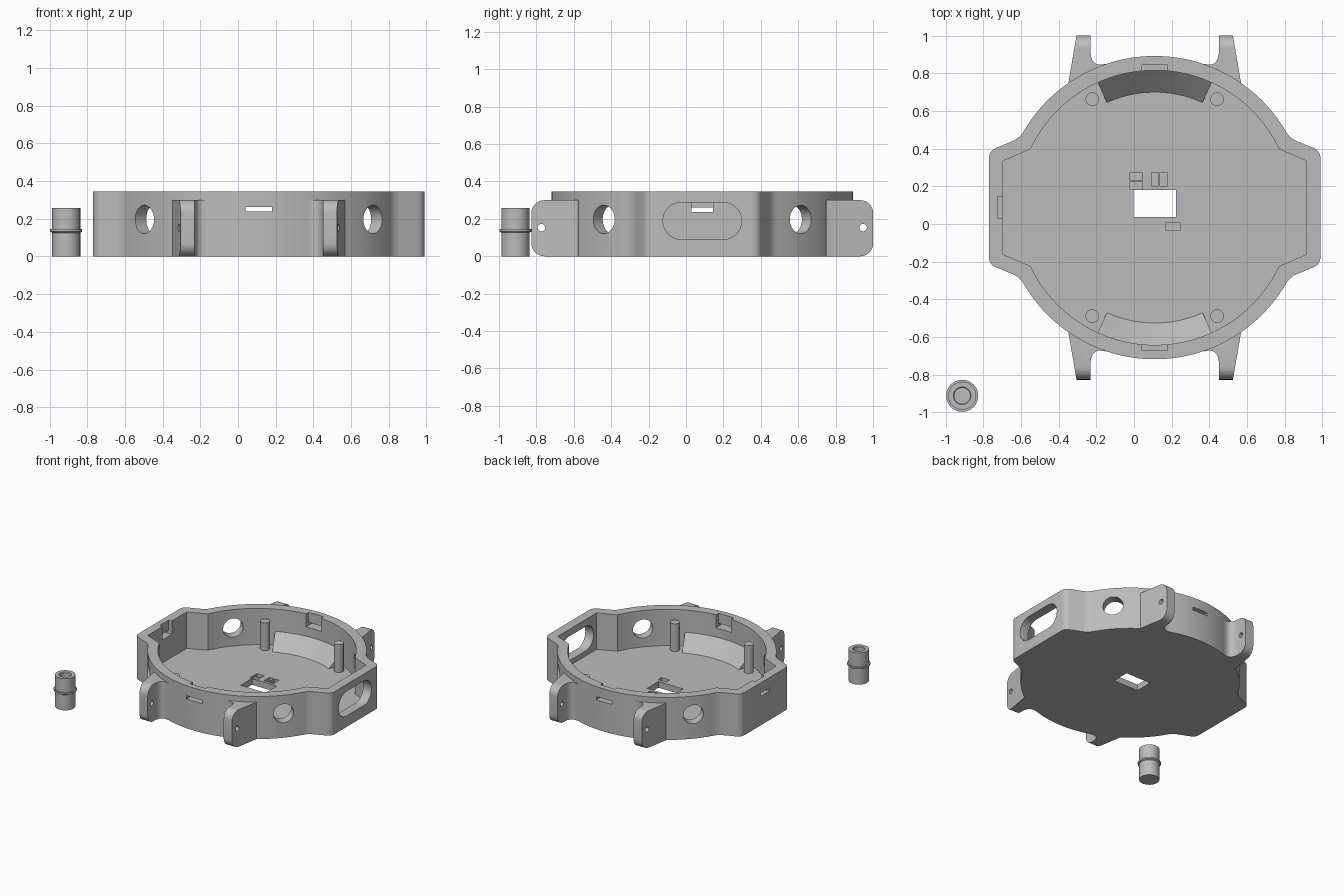
import bpy, bmesh, math
from mathutils import Matrix, Vector

if "Cube" in bpy.data.objects:
    bpy.data.objects.remove(bpy.data.objects["Cube"])

CX, CY = 0.11, 0.087          # case centre
FLOOR, TOP = 0.05, 0.345
R_OUT, R_IN = 0.805, 0.729

grey = bpy.data.materials.new("grey plastic")
grey.diffuse_color = (0.5, 0.5, 0.5, 1)
grey.use_nodes = True
grey.node_tree.nodes["Principled BSDF"].inputs["Base Color"].default_value = grey.diffuse_color


def finish(name, bm):
    bmesh.ops.remove_doubles(bm, verts=bm.verts, dist=1e-5)
    bmesh.ops.recalc_face_normals(bm, faces=bm.faces)
    me = bpy.data.meshes.new(name)
    bm.to_mesh(me)
    bm.free()
    me.materials.append(grey)
    ob = bpy.data.objects.new(name, me)
    bpy.context.collection.objects.link(ob)
    return ob


def prism(name, pts, lo, hi, mat=Matrix()):
    """Extrude a flat outline from lo to hi, then transform it."""
    bm = bmesh.new()
    a = [bm.verts.new((x, y, lo)) for x, y in pts]
    b = [bm.verts.new((x, y, hi)) for x, y in pts]
    bm.faces.new(a)
    bm.faces.new(b)
    n = len(pts)
    for i in range(n):
        j = (i + 1) % n
        bm.faces.new((a[i], a[j], b[j], b[i]))
    bm.transform(mat)
    return finish(name, bm)


def sweep(name, profile, a0, a1, steps):
    """Turn a closed (radius, z) profile about z; cap it if not a full turn."""
    bm = bmesh.new()
    full = abs(a1 - a0 - 2 * math.pi) < 1e-6
    rings = []
    for k in range(steps + 1):
        t = a0 + (a1 - a0) * k / steps
        rings.append([bm.verts.new((r * math.cos(t), r * math.sin(t), z)) for r, z in profile])
    n = len(profile)
    for p, q in zip(rings, rings[1:]):
        for i in range(n):
            j = (i + 1) % n
            bm.faces.new((p[i], p[j], q[j], q[i]))
    if not full:
        bm.faces.new(rings[0])
        bm.faces.new(rings[-1])
    return finish(name, bm)


def boolean(ob, tool, op='DIFFERENCE'):
    m = ob.modifiers.new("cut", 'BOOLEAN')
    m.object, m.operation, m.solver = tool, op, 'EXACT'
    bpy.context.view_layer.objects.active = ob
    bpy.ops.object.modifier_apply(modifier=m.name)
    bpy.data.objects.remove(tool)


def bend(a, b, c, n=6):
    """Rounded corner at b, from a to c."""
    a, b, c = Vector(a), Vector(b), Vector(c)
    return [tuple(a * (1 - t) ** 2 + b * 2 * t * (1 - t) + c * t * t)
            for t in (i / n for i in range(n + 1))]


def arc(r, d0, d1, n, cx=0, cy=0):
    return [(cx + r * math.cos(math.radians(d0 + (d1 - d0) * i / n)),
             cy + r * math.sin(math.radians(d0 + (d1 - d0) * i / n))) for i in range(n + 1)]


def four_way(q):
    """Mirror a quarter outline into a full one."""
    half = q + [(-x, y) for x, y in reversed(q[:-1])]
    return half + [(x, -y) for x, y in reversed(half)]


def rounded(x0, x1, y0, y1, r, n=8):
    return (arc(r, 0, 90, n, x1 - r, y1 - r) + arc(r, 90, 180, n, x0 + r, y1 - r)
            + arc(r, 180, 270, n, x0 + r, y0 + r) + arc(r, 270, 360, n, x1 - r, y0 + r))


def box(x0, x1, y0, y1, z0, z1):
    return prism("cutter", [(x0, y0), (x1, y0), (x1, y1), (x0, y1)], z0, z1)


# maps outline (u, v) and depth w to (w, u, v): shapes extruded along x
ALONG_X = Matrix(((0, 0, 1, 0), (1, 0, 0, 0), (0, 1, 0, 0), (0, 0, 0, 1)))

# Case: round body with a bulge at each side, hollowed out above the floor
join = arc(R_OUT, 30.5, 90, 28)
outer = (bend((0.88, 0.26), (0.88, 0.302), (0.842, 0.317))
         + bend((0.755, 0.353), (0.714, 0.37), join[0]) + join[1:])
inner = [(0.806, 0.248)] + arc(R_IN, 25.2, 90, 30)
case = prism("case", four_way(outer), 0, TOP)
boolean(case, prism("cutter", four_way(inner), FLOOR, 0.5))

# Round button holes, set diagonally
for sx in (1, -1):
    for sy in (1, -1):
        turn = Matrix.Rotation(math.atan2(0.525 * sy, 0.605 * sx), 4, 'Z')
        hole = [(u, v + 0.197) for u, v in arc(0.076, 0, 360, 32)[:-1]]
        boolean(case, prism("cutter", hole, 0.6, 1.0, turn @ ALONG_X))

# Long port opening on the right side
port = prism("cutter", rounded(-0.21, 0.21, 0.09, 0.288, 0.098), 0.7, 1.0, ALONG_X)
boolean(case, port)

# Clip notches and slots at front, back and left
for s in (1, -1):
    y0, y1, y2 = sorted((s * 0.69, s * 0.758)), sorted((s * 0.7, s * 0.9)), None
    boolean(case, box(-0.068, 0.068, *y0, 0.238, 0.5))
    boolean(case, box(-0.07, 0.07, *y1, 0.238, 0.264))
boolean(case, box(-0.834, -0.78, -0.058, 0.058, 0.236, 0.5))
boolean(case, box(-0.95, -0.78, -0.058, 0.058, 0.236, 0.262))

# Sensor window through the floor and shallow component pockets
boolean(case, box(-0.112, 0.112, -0.05, 0.093, -0.1, 0.2))
for x, y, w, d in ((-0.098, 0.165, 0.064, 0.042), (-0.098, 0.117, 0.064, 0.042),
                   (0.001, 0.15, 0.038, 0.072), (0.048, 0.15, 0.04, 0.072),
                   (0.098, -0.1, 0.074, 0.042)):
    boolean(case, box(x - w / 2, x + w / 2, y - d / 2, y + d / 2, 0.022, 0.2))
parts = [case]

# Strap lugs with rounded ends and pin holes
lug_shape = ([(0.458, 0.664), (0.415, 0.914), (0.341, 0.914)]
             + bend((0.341, 0.835), (0.341, 0.74), (0.261, 0.764), 10)
             + [(0.27, 0.72), (0.37, 0.67), (0.44, 0.63)])
for sx, side in ((1, "right"), (-1, "left")):
    for sy, end in ((1, "back"), (-1, "front")):
        lug = prism(f"lug_{end}_{side}", [(x * sx, y * sy) for x, y in lug_shape], -0.05, 0.4)
        rim = prism("cutter", rounded(-0.914, 0.914, 0, 0.3, 0.07), -1, 1, ALONG_X)
        boolean(lug, rim, 'INTERSECT')
        pin = [(u + 0.86 * sy, v + 0.153) for u, v in arc(0.02, 0, 360, 20)[:-1]]
        boolean(lug, prism("cutter", pin, -1, 1, ALONG_X))
        parts.append(lug)
        # Board posts
        parts.append(prism(f"post_{end}_{side}",
                           arc(0.036, 0, 360, 28, 0.331 * sx, 0.576 * sy)[:-1], 0.04, 0.275))

# Sloping curved ramps at the front and back of the floor
for mid, end in ((90, "back"), (270, "front")):
    parts.append(sweep(f"ramp_{end}", [(0.613, 0.04), (0.613, FLOOR), (0.735, 0.17), (0.735, 0.04)],
                       math.radians(mid - 24.5), math.radians(mid + 24.5), 20))
for ob in parts:
    ob.location = (CX, CY, 0)

# Loose push button with collar and bore
button = sweep("push_button",
               [(0, 0), (0.0745, 0), (0.0745, 0.126), (0.085, 0.132), (0.085, 0.145),
                (0.0745, 0.145), (0.0745, 0.257), (0.047, 0.257), (0.042, 0.252),
                (0.042, 0.17), (0, 0.17)], 0, 2 * math.pi, 48)
button.location = (-0.912, -0.912, 0)

# Smooth curved walls, keep edges crisp
for ob in parts + [button]:
    bpy.ops.object.select_all(action='DESELECT')
    ob.select_set(True)
    bpy.context.view_layer.objects.active = ob
    bpy.ops.object.shade_smooth_by_angle(angle=math.radians(25))
